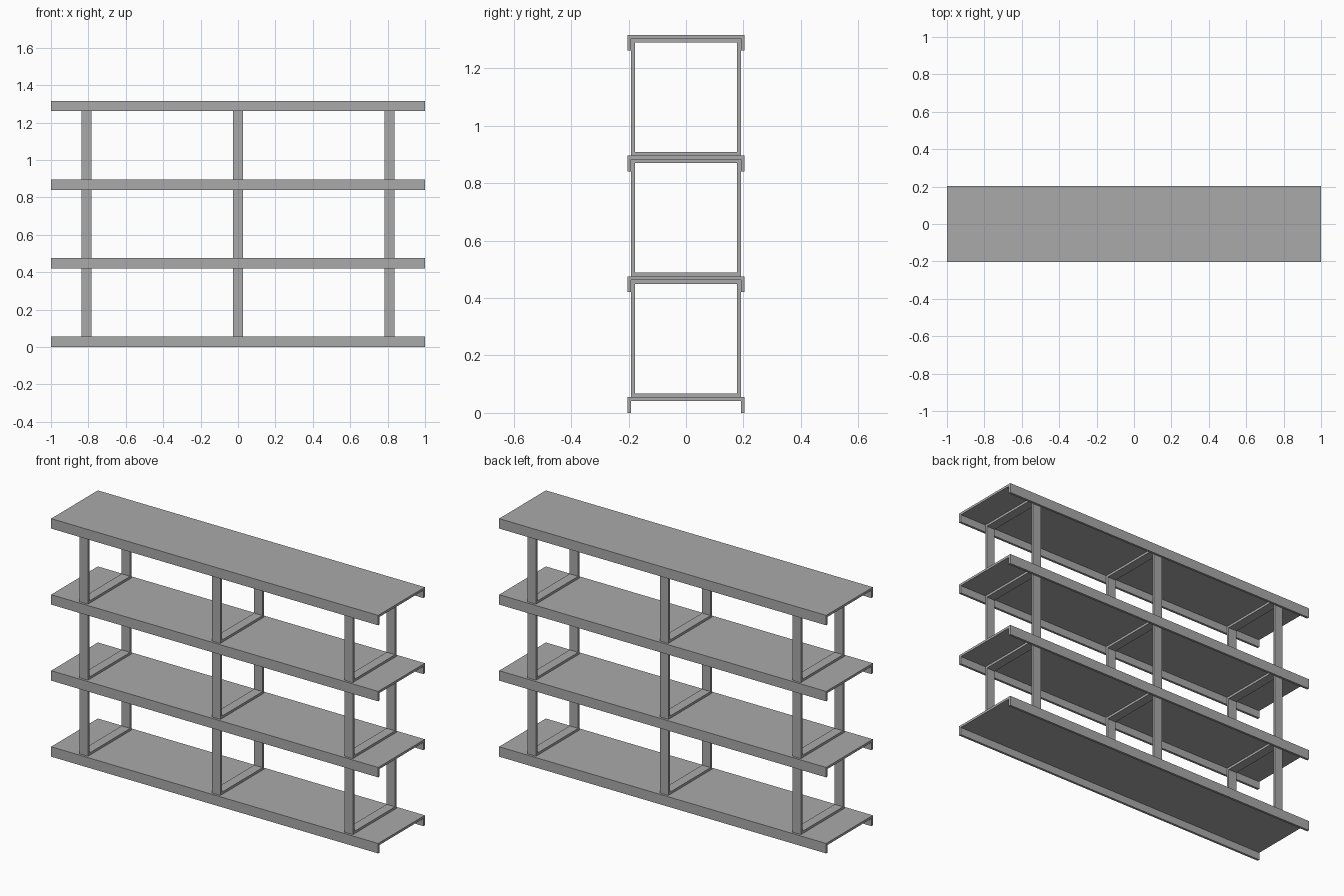
import bpy
import bmesh

cube = bpy.data.objects.get("Cube")
if cube:
    bpy.data.objects.remove(cube, do_unlink=True)

# Overall sizes
LENGTH = 2.0
HALF_DEPTH = 0.204
SHEET = 0.013
LIP = 0.055
SPACING = 0.4203
FRAME_WIDTH = 0.052
FRAME_X = 0.81

# One grey painted metal
grey = bpy.data.materials.new("grey metal")
grey.use_nodes = True
colour = (0.4, 0.4, 0.4, 1)
grey.diffuse_color = colour
grey.node_tree.nodes["Principled BSDF"].inputs["Base Color"].default_value = colour


def extrude_along_x(name, quads, width, x):
    """Extrude a sheet of (y, z) quads, sharing corners, along x."""
    bm = bmesh.new()
    corners = {}
    for quad in quads:
        for p in quad:
            if p not in corners:
                corners[p] = bm.verts.new((x - width / 2, *p))
        bm.faces.new([corners[p] for p in quad])
    sheet = bm.faces[:]
    result = bmesh.ops.extrude_face_region(bm, geom=sheet, use_keep_orig=True)
    moved = [v for v in result["geom"] if isinstance(v, bmesh.types.BMVert)]
    bmesh.ops.translate(bm, verts=moved, vec=(width, 0, 0))
    bmesh.ops.recalc_face_normals(bm, faces=bm.faces[:])
    mesh = bpy.data.meshes.new(name)
    bm.to_mesh(mesh)
    bm.free()
    mesh.materials.append(grey)
    obj = bpy.data.objects.new(name, mesh)
    bpy.context.collection.objects.link(obj)


def shelf(name, top):
    """Folded tray: flat top with a lip turned down at front and back."""
    o, i = HALF_DEPTH, HALF_DEPTH - SHEET
    under, low = top - SHEET, top - LIP
    quads = [
        [(-i, under), (i, under), (i, top), (-i, top)],
        [(-o, under), (-i, under), (-i, top), (-o, top)],
        [(i, under), (o, under), (o, top), (i, top)],
        [(-o, low), (-i, low), (-i, under), (-o, under)],
        [(i, low), (o, low), (o, under), (i, under)],
    ]
    extrude_along_x(name, quads, LENGTH, 0)


def frame(name, x, bottom, top):
    """Closed rectangular band standing between two shelves."""
    def ring(inset):
        y = HALF_DEPTH - SHEET - inset
        return [(-y, bottom + inset), (y, bottom + inset),
                (y, top - inset), (-y, top - inset)]
    outer, inner = ring(0), ring(SHEET)
    quads = [[outer[k - 1], outer[k], inner[k], inner[k - 1]] for k in range(4)]
    extrude_along_x(name, quads, FRAME_WIDTH, x)


# Four shelves, with three support frames on each of the lower three
for level in range(4):
    top = LIP + SPACING * level
    shelf(f"shelf_{level + 1}", top)
    if level < 3:
        for side, x in (("right", -FRAME_X), ("middle", 0), ("left", FRAME_X)):
            frame(f"{side}_frame_{level + 1}", x, top, top + SPACING - SHEET)
